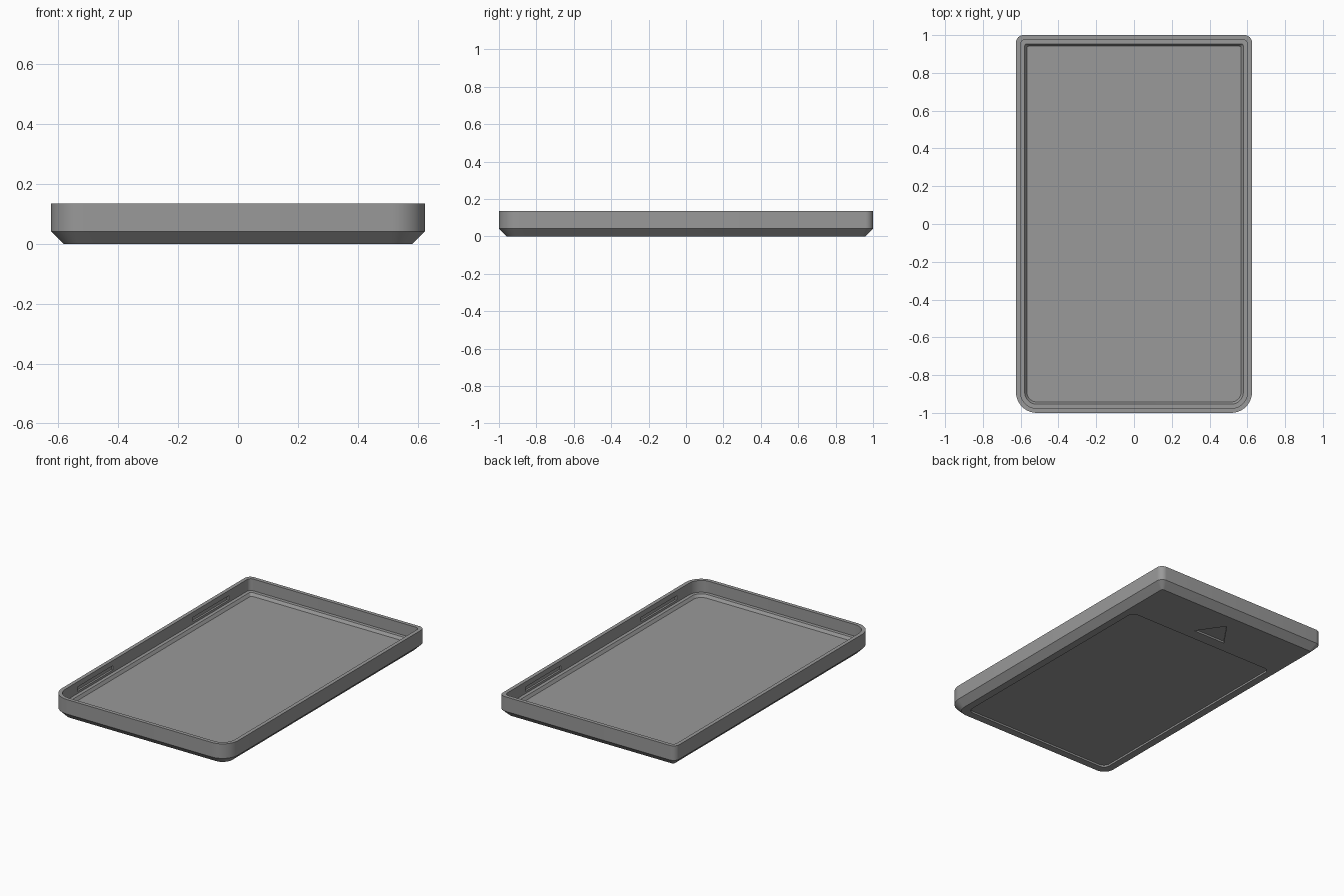
import bpy, bmesh, math

if "Cube" in bpy.data.objects:
    bpy.data.objects.remove(bpy.data.objects["Cube"])

grey = bpy.data.materials.new("mid grey plastic")
grey.diffuse_color = (0.32, 0.32, 0.32, 1)
grey.use_nodes = True
grey.node_tree.nodes["Principled BSDF"].inputs["Base Color"].default_value = grey.diffuse_color


def rounded_rect(x0, x1, y0, y1, r_front, r_back, n=10):
    """Counter-clockwise outline with separate front and back corner radii."""
    pts = []
    corners = ((x1 - r_front, y0 + r_front, r_front, -90), (x1 - r_back, y1 - r_back, r_back, 0),
               (x0 + r_back, y1 - r_back, r_back, 90), (x0 + r_front, y0 + r_front, r_front, 180))
    for cx, cy, r, start in corners:
        for i in range(n + 1):
            a = math.radians(start + 90 * i / n)
            pts.append((cx + r * math.cos(a), cy + r * math.sin(a)))
    return pts


def loft(name, sections):
    """Closed solid through stacked outlines given as (z, points)."""
    bm = bmesh.new()
    rings = [[bm.verts.new((x, y, z)) for x, y in pts] for z, pts in sections]
    n = len(rings[0])
    for a, b in zip(rings, rings[1:]):
        for i in range(n):
            j = (i + 1) % n
            bm.faces.new((a[i], a[j], b[j], b[i]))
    bm.faces.new(rings[0][::-1])
    bm.faces.new(rings[-1])
    bmesh.ops.recalc_face_normals(bm, faces=bm.faces)
    mesh = bpy.data.meshes.new(name)
    bm.to_mesh(mesh)
    bm.free()
    mesh.materials.append(grey)
    obj = bpy.data.objects.new(name, mesh)
    bpy.context.collection.objects.link(obj)
    return obj


# Tray shell: chamfered base, outer wall, rim, inner wall, ledge, floor
profile = [(0, 0.042), (0.042, 0), (0.135, 0), (0.135, 0.024),
           (0.06, 0.024), (0.06, 0.046), (0.042, 0.058)]
sections = []
for z, inset in profile:
    outline = rounded_rect(-0.625 + inset, 0.625 - inset, -1 + inset, 1 - inset,
                           0.11 - inset, max(0.04 - inset * 0.6, 0.012))
    sections.append((z, outline))
shell = loft("tray_shell", sections)

# Recesses in the underside: label panel and arrow
label = rounded_rect(-0.535, 0.535, -0.91, 0.625, 0.04, 0.04, 6)
arrow = [(-0.115, 0.70), (0.115, 0.70), (0, 0.865)]
cutters = [loft("label_recess_cutter", [(-0.05, label), (0.012, label)]),
           loft("arrow_recess_cutter", [(-0.05, arrow), (0.012, arrow)])]

# Clip slots in the inner side walls
for side in (-1, 1):
    for end in (-1, 1):
        x, y = side * 0.597, end * 0.585
        slot = [(x - 0.016, y - 0.18), (x + 0.016, y - 0.18),
                (x + 0.016, y + 0.18), (x - 0.016, y + 0.18)]
        cutters.append(loft("clip_slot_cutter", [(0.074, slot), (0.102, slot)]))

for cutter in cutters:
    mod = shell.modifiers.new(cutter.name, 'BOOLEAN')
    mod.operation = 'DIFFERENCE'
    mod.solver = 'EXACT'
    mod.object = cutter
    bpy.context.view_layer.objects.active = shell
    bpy.ops.object.modifier_apply(modifier=mod.name)
for cutter in cutters:
    bpy.data.objects.remove(cutter)

# Smooth rounded corners, sharp edges elsewhere
bpy.ops.object.select_all(action='DESELECT')
shell.select_set(True)
bpy.context.view_layer.objects.active = shell
bpy.ops.object.shade_smooth_by_angle(angle=math.radians(25))
